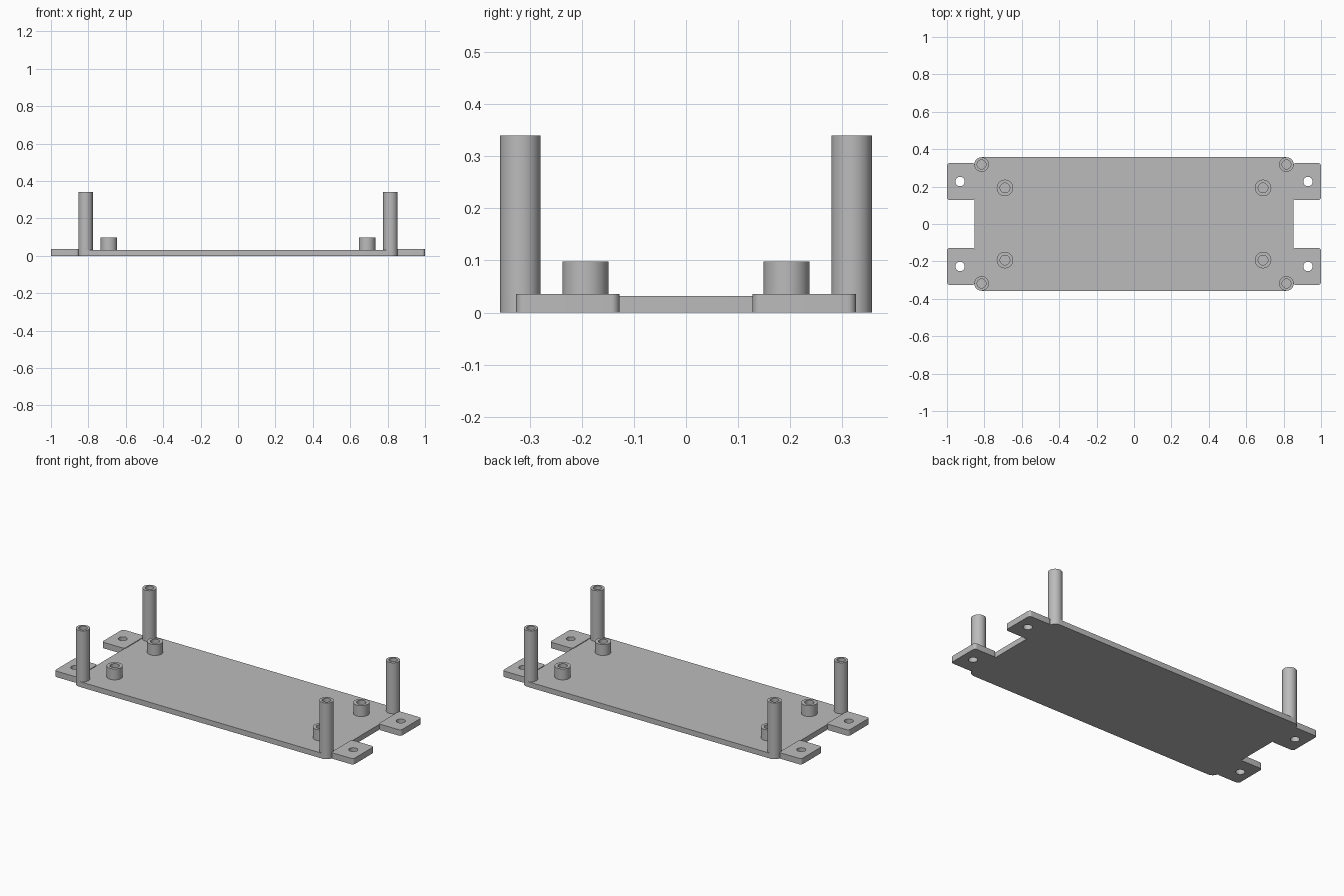
import bpy, bmesh, math

cube = bpy.data.objects.get("Cube")
if cube:
    bpy.data.objects.remove(cube, do_unlink=True)

grey = bpy.data.materials.new("plain grey")
grey.use_nodes = True
colour = (0.5, 0.5, 0.5, 1)
grey.diffuse_color = colour
grey.node_tree.nodes["Principled BSDF"].inputs["Base Color"].default_value = colour


def circle(cx, cy, r, n=40):
    return [(cx + r * math.cos(math.tau * i / n), cy + r * math.sin(math.tau * i / n))
            for i in range(n)]


def rounded_rect(x0, x1, y0, y1, r, n=8):
    corners = [(x1 - r, y1 - r), (x0 + r, y1 - r), (x0 + r, y0 + r), (x1 - r, y0 + r)]
    return [(cx + r * math.cos((q + i / n) * math.pi / 2),
             cy + r * math.sin((q + i / n) * math.pi / 2))
            for q, (cx, cy) in enumerate(corners) for i in range(n + 1)]


def slab(name, loops, z0, z1):
    """Extrude an outline, with optional hole outlines, from z0 to z1."""
    bm = bmesh.new()
    edges = []
    for loop in loops:
        vs = [bm.verts.new((x, y, z0)) for x, y in loop]
        edges += [bm.edges.new((a, b)) for a, b in zip(vs, vs[1:] + vs[:1])]
    bmesh.ops.triangle_fill(bm, edges=edges, use_beauty=True)
    top = bmesh.ops.extrude_face_region(bm, geom=bm.faces[:], use_keep_orig=True)["geom"]
    bmesh.ops.translate(bm, vec=(0, 0, z1 - z0),
                        verts=[g for g in top if isinstance(g, bmesh.types.BMVert)])
    bmesh.ops.recalc_face_normals(bm, faces=bm.faces[:])
    mesh = bpy.data.meshes.new(name)
    bm.to_mesh(mesh)
    bm.free()
    mesh.materials.append(grey)
    obj = bpy.data.objects.new(name, mesh)
    bpy.context.collection.objects.link(obj)
    bpy.ops.object.select_all(action='DESELECT')
    obj.select_set(True)
    bpy.context.view_layer.objects.active = obj
    bpy.ops.object.shade_smooth_by_angle(angle=math.radians(30))
    return obj


# Base plate
plate_top = 0.032
slab("base_plate", [rounded_rect(-0.854, 0.854, -0.357, 0.357, 0.039)], 0, plate_top)

for side, sx in (("left", 1), ("right", -1)):
    for end, sy in (("front", -1), ("back", 1)):
        tag = f"{end}_{side}"
        # Mounting tab with screw hole
        xs = sorted((0.85 * sx, sx))
        ys = sorted((0.128 * sy, 0.326 * sy))
        slab("mounting_tab_" + tag,
             [rounded_rect(*xs, *ys, 0.016), circle(0.93 * sx, 0.227 * sy, 0.025)], 0, 0.036)
        # Hollow corner post and short standoff
        for name, x, y, outer, inner, top in (
                ("tall_post_", 0.815, 0.318, 0.039, 0.024, 0.34),
                ("short_standoff_", 0.69, 0.193, 0.044, 0.026, 0.098)):
            slab(name + tag, [circle(x * sx, y * sy, outer), circle(x * sx, y * sy, inner)],
                 plate_top, top)
